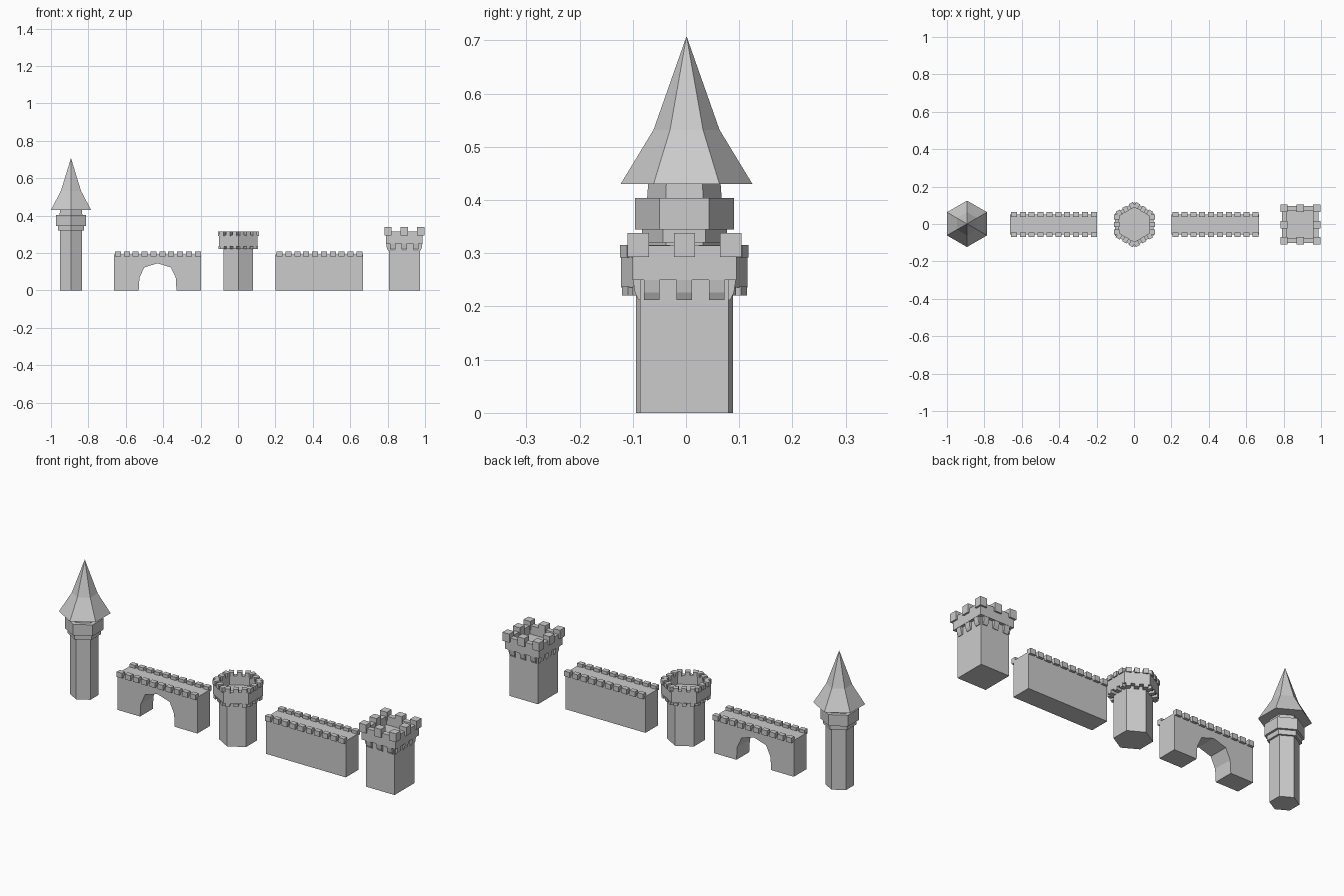
import bpy, bmesh
from math import pi, cos, sin, sqrt
from mathutils import Matrix, Vector

if "Cube" in bpy.data.objects:
    bpy.data.objects.remove(bpy.data.objects["Cube"])


def finish(name, bm):
    bmesh.ops.recalc_face_normals(bm, faces=bm.faces[:])
    me = bpy.data.meshes.new(name)
    bm.to_mesh(me)
    bm.free()
    ob = bpy.data.objects.new(name, me)
    bpy.context.collection.objects.link(ob)
    return ob


def turned(name, x, y, sides, rings, start):
    """Stack n-sided rings (radius, z), bridge them and cap both ends."""
    bm = bmesh.new()
    loops = []
    for r, z in rings:
        if r == 0:
            loops.append([bm.verts.new((x, y, z))])
        else:
            loops.append([bm.verts.new((x + r * cos(start + 2 * pi * i / sides),
                                        y + r * sin(start + 2 * pi * i / sides), z))
                          for i in range(sides)])
    for a, b in zip(loops, loops[1:]):
        for i in range(sides):
            j = (i + 1) % sides
            bm.faces.new((a[i], a[j], b[0]) if len(b) == 1 else (a[i], a[j], b[j], b[i]))
    for loop in (loops[0], loops[-1]):
        if len(loop) > 1:
            bm.faces.new(loop)
    return finish(name, bm)


def prism(bm, profile, axis_dir, up_to, matrix):
    """Extrude a closed 2D profile (u, z) along the third axis by +-up_to."""
    def pt(u, w, z):
        return matrix @ (Vector((w, u, z)) if axis_dir == 'X' else Vector((u, w, z)))
    a = [bm.verts.new(pt(u, -up_to, z)) for u, z in profile]
    b = [bm.verts.new(pt(u, up_to, z)) for u, z in profile]
    bm.faces.new(a)
    bm.faces.new(b)
    for i in range(len(a)):
        j = (i + 1) % len(a)
        bm.faces.new((a[i], a[j], b[j], b[i]))


def rect(u0, u1, z0, z1):
    return [(u0, z0), (u1, z0), (u1, z1), (u0, z1)]


def around(name, x, y, sides, offset, slots, half_width, profile):
    """Repeat a block (outward distance, z profile) along every side of a tower."""
    bm = bmesh.new()
    for s in range(sides):
        rot = Matrix.Translation((x, y, 0)) @ Matrix.Rotation(offset + 2 * pi * s / sides, 4, 'Z')
        for t in slots:
            prism(bm, profile, 'Y', half_width, rot @ Matrix.Translation((0, t, 0)))
    return finish(name, bm)


HEX = pi / 2
Y = -0.003

# Spired tower: shaft, stepped collar, neck and flared roof
SX = -0.893
turned("spire_tower_shaft", SX, Y, 6, [(0.069, 0), (0.069, 0.322)], HEX)
turned("spire_tower_collar", SX, Y, 6,
       [(0.08, 0.32), (0.08, 0.345), (0.093, 0.345), (0.093, 0.404), (0.07, 0.404), (0.068, 0.432)], HEX)
turned("spire_tower_roof", SX, 0.001, 6, [(0.124, 0.43), (0.062, 0.532), (0, 0.708)], HEX)


# Walls with two rows of merlons
def battlements(name, cx):
    bm = bmesh.new()
    for side in (-1, 1):
        for i in range(10):
            prism(bm, rect(-0.016, 0.016, 0.18, 0.207), 'Y', 0.0125,
                  Matrix.Translation((cx - 0.212 + i * 0.0475, Y + side * 0.054, 0)))
    finish(name, bm)


def wall(name, cx, profile):
    bm = bmesh.new()
    prism(bm, profile, 'Y', 0.053, Matrix.Translation((cx, Y, 0)))
    finish(name, bm)


H, T = 0.233, 0.191
arch = [(-0.101, 0), (-0.097, 0.068), (-0.071, 0.123), (0, 0.145),
        (0.071, 0.123), (0.097, 0.068), (0.101, 0)]
wall("gate_wall", -0.43, [(-H, 0)] + arch + [(H, 0), (H, T), (-H, T)])
battlements("gate_wall_merlons", -0.43)
wall("plain_wall", 0.434, rect(-H, H, 0, T))
battlements("plain_wall_merlons", 0.434)

# Six-sided tower with hollow crown
turned("hex_tower_shaft", 0.002, Y, 6, [(0.091, 0), (0.091, 0.24)], HEX)
turned("hex_tower_crown", 0.002, Y, 6,
       [(0.119, 0.236), (0.119, 0.297), (0.094, 0.297), (0.094, 0.25)], HEX)
slots = (-0.04, 0, 0.04)
around("hex_tower_merlons", 0.002, Y, 6, 0, slots, 0.0125, rect(0.08, 0.109, 0.292, 0.316))
around("hex_tower_corbels", 0.002, Y, 6, 0, slots, 0.011, rect(0.075, 0.106, 0.221, 0.238))

# Square tower with hollow crown, sloped corbels and big merlons
QX, R2 = 0.889, sqrt(2)
turned("square_tower_shaft", QX, Y, 4, [(0.083 * R2, 0), (0.083 * R2, 0.255)], pi / 4)
turned("square_tower_crown", QX, Y, 4,
       [(0.098 * R2, 0.25), (0.098 * R2, 0.315), (0.072 * R2, 0.315), (0.072 * R2, 0.27)], pi / 4)
around("square_tower_corbels", QX, Y, 4, 0, (-0.061, 0, 0.061), 0.0145,
       [(0.078, 0.212), (0.086, 0.212), (0.093, 0.226), (0.097, 0.252), (0.078, 0.252)])
# each side carries its middle merlon and one corner merlon
around("square_tower_merlons", QX, Y, 4, 0, (0, 0.087), 0.02, rect(0.067, 0.107, 0.293, 0.338))
